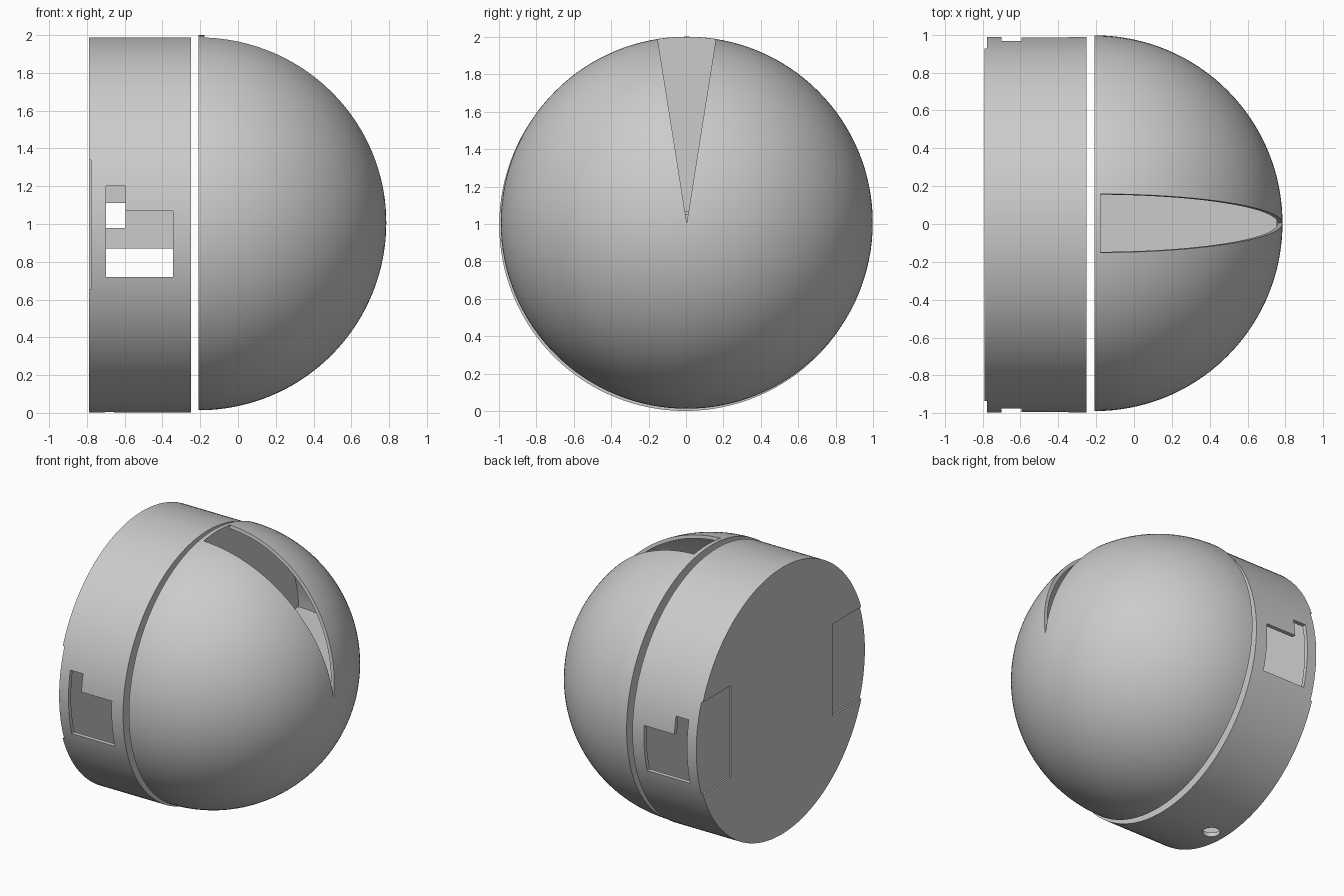
import bpy, bmesh
from math import pi, sin, cos, radians, sqrt
from mathutils import Vector

cube = bpy.data.objects.get("Cube")
if cube:
    bpy.data.objects.remove(cube, do_unlink=True)

GREY = (0.6, 0.6, 0.6, 1)
grey = bpy.data.materials.new("plain grey")
grey.use_nodes = True
grey.diffuse_color = GREY
grey.node_tree.nodes["Principled BSDF"].inputs["Base Color"].default_value = GREY


def finish(name, bm, location=(0, 0, 0)):
    bmesh.ops.recalc_face_normals(bm, faces=bm.faces)
    mesh = bpy.data.meshes.new(name)
    bm.to_mesh(mesh)
    bm.free()
    mesh.materials.append(grey)
    obj = bpy.data.objects.new(name, mesh)
    obj.location = location
    bpy.context.collection.objects.link(obj)
    return obj


def lathe(name, profile, location, steps=128):
    """Revolve (x, radius) points around the x axis; both ends lie on the axis."""
    bm = bmesh.new()
    verts = [bm.verts.new((x, 0, r)) for x, r in profile]
    edges = [bm.edges.new(pair) for pair in zip(verts, verts[1:])]
    bmesh.ops.spin(bm, geom=verts + edges, cent=(0, 0, 0), axis=(1, 0, 0),
                   angle=2 * pi, steps=steps)
    bmesh.ops.remove_doubles(bm, verts=bm.verts, dist=0.0002)
    return finish(name, bm, location)


def prism(name, outline, direction):
    """Extrude a flat outline of 3D points along a direction."""
    bm = bmesh.new()
    face = bm.faces.new([bm.verts.new(p) for p in outline])
    new = bmesh.ops.extrude_face_region(bm, geom=[face])["geom"]
    bmesh.ops.translate(bm, vec=Vector(direction),
                        verts=[v for v in new if isinstance(v, bmesh.types.BMVert)])
    return finish(name, bm)


def box(name, x, y, z):
    base = [(x[0], y[0], z[0]), (x[1], y[0], z[0]), (x[1], y[1], z[0]), (x[0], y[1], z[0])]
    return prism(name, base, (0, 0, z[1] - z[0]))


def cut(target, cutter):
    mod = target.modifiers.new("cut", "BOOLEAN")
    mod.operation, mod.solver, mod.object = "DIFFERENCE", "EXACT", cutter
    bpy.context.view_layer.update()
    bpy.context.view_layer.objects.active = target
    bpy.ops.object.modifier_apply(modifier=mod.name)
    bpy.data.objects.remove(cutter, do_unlink=True)


def smooth(obj):
    bpy.ops.object.select_all(action="DESELECT")
    obj.select_set(True)
    bpy.context.view_layer.objects.active = obj
    bpy.ops.object.shade_smooth_by_angle(angle=radians(30))


def drum_profile(x0, x1, r):
    return [(x0, 0), (x0, r), (x1, r), (x1, 0)]


def dome_profile(x0, r, steps=48):
    start = sqrt(r * r - x0 * x0)
    a0 = pi / 2 - x0 / r
    arc = [(r * cos(a0 * (1 - i / steps)), r * sin(a0 * (1 - i / steps)))
           for i in range(1, steps + 1)]
    arc = [(r * cos(a), r * sin(a) if a else 0)
           for a in (a0 * (1 - i / steps) for i in range(1, steps + 1))]
    return [(x0, 0), (x0, start)] + arc


# Hollow drum with closed ends
R = 0.993
BACK, FRONT = -0.79, -0.25
drum_at = (0, -0.004, 0.995)
drum = lathe("drum", drum_profile(BACK, FRONT, R), drum_at)
cut(drum, lathe("drum_cavity", drum_profile(BACK + 0.03, FRONT - 0.03, R - 0.03), drum_at))

# Stepped windows on both sides of the drum
cut(drum, box("window_wide", (-0.7, -0.345), (-1.2, 1.2), (0.72, 1.07)))
cut(drum, box("window_tall", (-0.7, -0.595), (-1.2, 1.2), (0.9, 1.2)))

# Shallow rectangular recesses at the back edge
for side in (-1, 1):
    cut(drum, box("back_recess", (-0.9, BACK + 0.013),
                  sorted((side * 0.6, side * 1.2)), (0.655, 1.34)))

# Small round hole underneath
hole = [(-0.68 + 0.06 * cos(i * pi / 16), 0.06 * sin(i * pi / 16), -0.1) for i in range(32)]
cut(drum, prism("drain_hole", hole, (0, 0, 0.3)))
smooth(drum)

# Parts inside the drum
box("inner_shelf", (-0.74, -0.29), (-0.3, 0.3), (0.87, 0.98))
box("inner_block", (-0.595, -0.29), (-0.3, 0.3), (0.98, 1.25))
box("inner_bar", (-0.74, -0.595), (-0.3, 0.3), (1.11, 1.25))

# Hollow dome with a flat back plate and a wedge-shaped slit
dome_at = (-0.208, 0.004, 1.007)
PLATE = 0.03
dome = lathe("dome", dome_profile(0, R), dome_at)
cut(dome, lathe("dome_cavity", dome_profile(PLATE, R - 0.025), dome_at))
slit_x = dome_at[0] + PLATE
y, z = dome_at[1:]
slit = [(slit_x, y, z), (slit_x, y + 0.19, z + 1.2), (slit_x, y - 0.19, z + 1.2)]
cut(dome, prism("slit_wedge", slit, (1.2, 0, 0)))
smooth(dome)

# Level floor inside the dome
r = R - 0.03
floor = [(slit_x + (r - PLATE) * cos(a), y + r * sin(a), 1.05)
         for a in (-pi / 2 + i * pi / 64 for i in range(65))]
prism("dome_floor", floor, (0, 0, 0.02))
